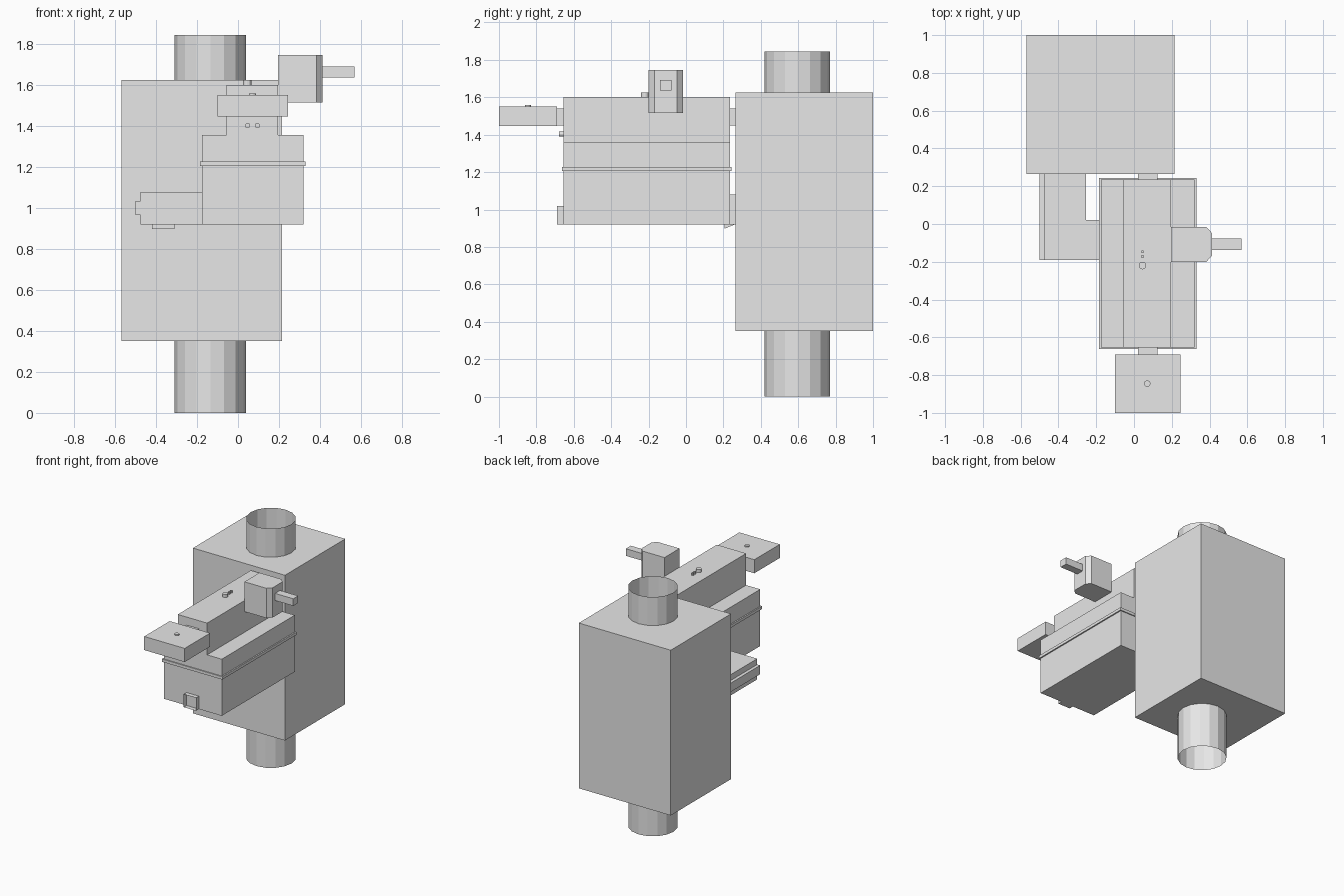
import bpy
import bmesh
from mathutils import Matrix

if "Cube" in bpy.data.objects:
    bpy.data.objects.remove(bpy.data.objects["Cube"], do_unlink=True)

grey = bpy.data.materials.new("light grey")
grey.use_nodes = True
COLOUR = (0.8, 0.8, 0.8, 1)
grey.diffuse_color = COLOUR
grey.node_tree.nodes["Principled BSDF"].inputs["Base Color"].default_value = COLOUR


def finish(name, bm, smooth=False):
    mesh = bpy.data.meshes.new(name)
    bmesh.ops.recalc_face_normals(bm, faces=bm.faces)
    bm.to_mesh(mesh)
    bm.free()
    mesh.materials.append(grey)
    obj = bpy.data.objects.new(name, mesh)
    bpy.context.collection.objects.link(obj)
    return obj


def prism(name, points, axis, low, high):
    """Extrude a closed outline along axis (0 = x, 1 = y, 2 = z)."""
    bm = bmesh.new()

    def place(p, depth):
        co = list(p)
        co.insert(axis, depth)
        return bm.verts.new(co)

    face = bm.faces.new([place(p, low) for p in points])
    result = bmesh.ops.extrude_face_region(bm, geom=[face])
    for v in result["geom"]:
        if isinstance(v, bmesh.types.BMVert):
            v.co[axis] = high
    return finish(name, bm)


def box(name, x, y, z):
    outline = [(x[0], y[0]), (x[1], y[0]), (x[1], y[1]), (x[0], y[1])]
    return prism(name, outline, 2, *z)


def cylinder(name, centre, radius, length, sides=16, axis="Z", capped=True):
    bm = bmesh.new()
    turn = Matrix.Rotation(1.5707963, 4, "X") if axis == "Y" else Matrix()
    bmesh.ops.create_cone(bm, cap_ends=capped, segments=sides, radius1=radius,
                          radius2=radius, depth=length,
                          matrix=Matrix.Translation(centre) @ turn)
    return finish(name, bm)


# Tall rear cabinet with open pipes above and below
box("cabinet", (-0.57, 0.215), (0.265, 1), (0.35, 1.625))
cylinder("upper_pipe", (-0.135, 0.595, 1.735), 0.175, 0.22, capped=False)
cylinder("lower_pipe", (-0.135, 0.595, 0.175), 0.175, 0.35, capped=False)

# Stepped main body with a thin flange
LENGTH = (-0.655, 0.235)
box("body_lower", (-0.175, 0.32), LENGTH, (0.92, 1.205))
box("body_flange", (-0.185, 0.33), (-0.663, 0.243), (1.205, 1.227))
box("body_shoulder", (-0.175, 0.32), LENGTH, (1.227, 1.357))
box("body_top", (-0.055, 0.195), LENGTH, (1.357, 1.602))

# Front plate, its button, and the necks at both ends
box("front_plate", (-0.1, 0.245), (-1, -0.69), (1.447, 1.552))
cylinder("plate_button", (0.07, -0.845, 1.555), 0.017, 0.01)
box("front_neck", (0.02, 0.125), (-0.69, -0.655), (1.45, 1.54))
box("rear_neck", (0.02, 0.125), (0.235, 0.265), (1.45, 1.54))

# Small fittings on the body
for i, x in enumerate((0.047, 0.095)):
    cylinder(f"front_stud_{i + 1}", (x, -0.667, 1.403), 0.013, 0.026, 12, "Y")
cylinder("top_knob", (0.045, -0.22, 1.613), 0.02, 0.025)
for i, y in enumerate((-0.172, -0.147)):
    cylinder(f"top_pin_{i + 1}", (0.045, y, 1.611), 0.008, 0.02, 10)

# Open-fronted spout low on the front
spout = box("front_spout", (0.02, 0.125), (-0.69, -0.655), (0.92, 1.02))
bm = bmesh.new()
bm.from_mesh(spout.data)
bm.normal_update()
bmesh.ops.delete(bm, geom=[f for f in bm.faces if f.normal.y < -0.9],
                 context="FACES")
bm.to_mesh(spout.data)
bm.free()

# Side duct, bent back to the cabinet, with an edge rail and a bottom wedge
prism("side_duct", [(-0.475, -0.19), (-0.175, -0.19), (-0.175, 0.02),
                    (-0.255, 0.02), (-0.255, 0.265), (-0.475, 0.265)],
      2, 0.92, 1.08)
box("duct_rail", (-0.5, -0.475), (-0.19, 0.265), (0.967, 1.035))
prism("duct_wedge", [(0.205, 0.92), (0.205, 0.897), (0.26, 0.92)],
      0, -0.42, -0.31)

# Chamfered side housing with a handle
prism("side_housing", [(0.195, -0.2), (0.383, -0.2), (0.413, -0.168),
                       (0.413, -0.048), (0.383, -0.016), (0.195, -0.016)],
      2, 1.517, 1.747)
box("side_handle", (0.413, 0.568), (-0.138, -0.078), (1.637, 1.692))
